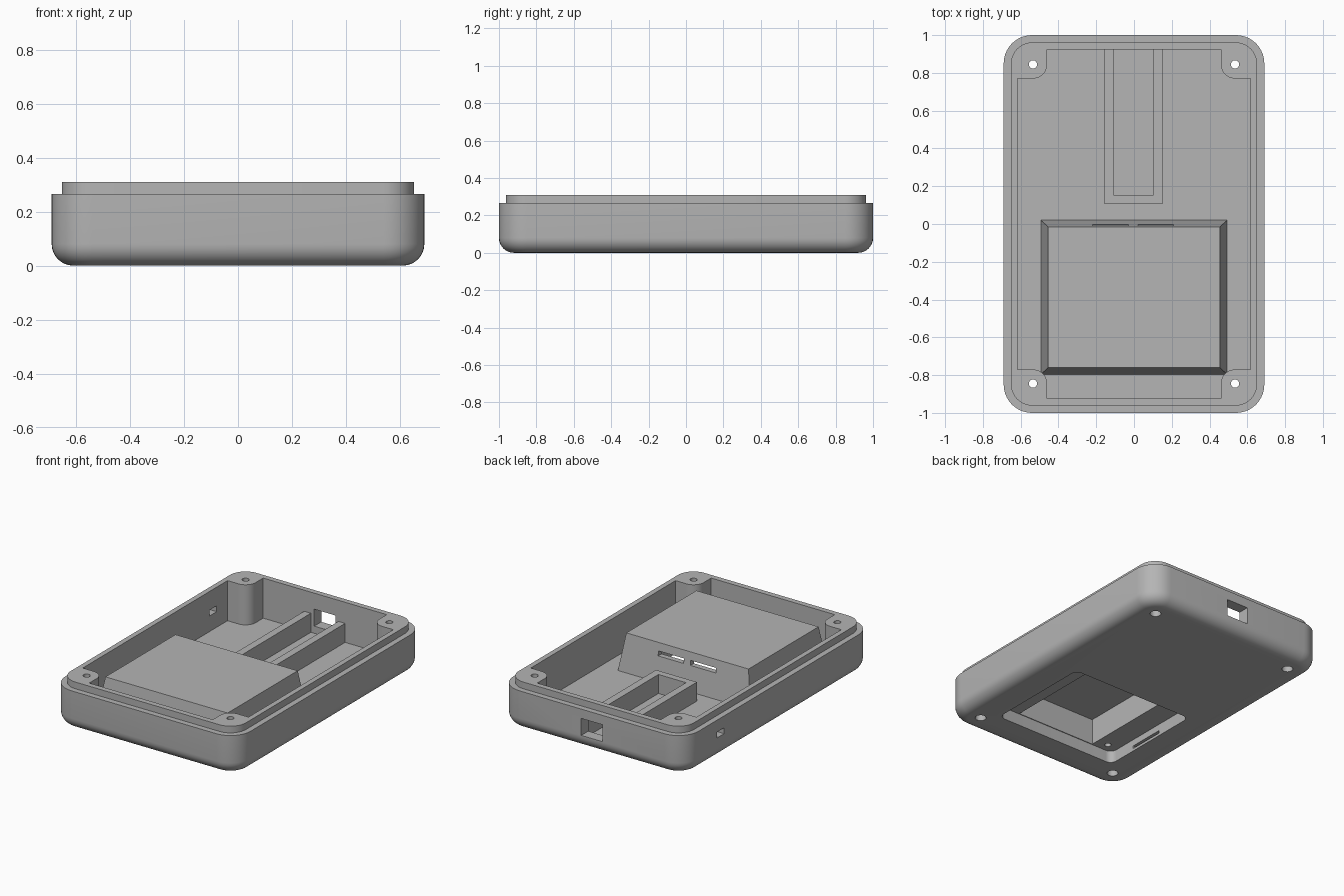
import bpy, bmesh, math
from math import sin, cos, pi

old = bpy.data.objects.get("Cube")
if old:
    bpy.data.objects.remove(old, do_unlink=True)

grey = bpy.data.materials.new("plain grey")
grey.use_nodes = True
grey.diffuse_color = (0.46, 0.46, 0.46, 1)
grey.node_tree.nodes["Principled BSDF"].inputs["Base Color"].default_value = grey.diffuse_color


def loft(name, rings):
    """Closed solid through a stack of rings with equal point counts."""
    bm = bmesh.new()
    loops = [[bm.verts.new(p) for p in ring] for ring in rings]
    n = len(loops[0])
    for a, b in zip(loops, loops[1:]):
        for i in range(n):
            j = (i + 1) % n
            bm.faces.new((a[i], a[j], b[j], b[i]))
    bm.faces.new(loops[0][::-1])
    bm.faces.new(loops[-1])
    bmesh.ops.recalc_face_normals(bm, faces=bm.faces)
    mesh = bpy.data.meshes.new(name)
    bm.to_mesh(mesh)
    bm.free()
    mesh.materials.append(grey)
    obj = bpy.data.objects.new(name, mesh)
    bpy.context.collection.objects.link(obj)
    return obj


def rounded(x, y, r, z, cy=0, seg=10):
    """Rounded rectangle ring with half sizes x and y."""
    ring = []
    for k, (sx, sy) in enumerate([(1, 1), (-1, 1), (-1, -1), (1, -1)]):
        for i in range(seg + 1):
            a = (k + i / seg) * pi / 2
            ring.append((sx * (x - r) + r * cos(a), cy + sy * (y - r) + r * sin(a), z))
    return ring


def rect(x0, x1, y0, y1, z):
    return [(x0, y0, z), (x1, y0, z), (x1, y1, z), (x0, y1, z)]


def box(name, x0, x1, y0, y1, z0, z1):
    return loft(name, [rect(x0, x1, y0, y1, z0), rect(x0, x1, y0, y1, z1)])


def cylinder(name, x, y, r, z0, z1, n=24):
    return loft(name, [[(x + r * cos(2 * pi * i / n), y + r * sin(2 * pi * i / n), z)
                        for i in range(n)] for z in (z0, z1)])


def cut(obj, cutters):
    """Subtract every cutter from the object and apply the result."""
    bpy.context.view_layer.objects.active = obj
    for c in cutters:
        c.hide_render = True
        m = obj.modifiers.new("cut", 'BOOLEAN')
        m.operation, m.solver, m.object = 'DIFFERENCE', 'EXACT', c
        bpy.ops.object.modifier_apply(modifier=m.name)


HX, HY, RIM, TOP, FLOOR, FILLET = 0.69, 1.0, 0.265, 0.31, 0.04, 0.08
HOLE_X, HOLE_Y, BOSS = 0.535, 0.845, 0.075

# Outer case: filleted base, straight wall, stepped lip
rings = []
for i in range(9):
    a = i / 8 * pi / 2
    d = FILLET * (1 - sin(a))
    rings.append(rounded(HX - d, HY - d, 0.15 - d, FILLET * (1 - cos(a))))
rings.append(rounded(HX, HY, 0.15, RIM))
for z in (RIM, TOP):
    rings.append(rounded(HX - 0.038, HY - 0.038, 0.115, z))
case = loft("case", rings)

# Cavity outline that leaves a rounded screw boss in each corner
outline = []
for sx, sy in [(1, 1), (-1, 1), (-1, -1), (1, -1)]:
    pts = [(0.617, HOLE_Y - BOSS)]
    for i in range(11):
        a = -pi / 2 - i / 10 * pi / 2
        pts.append((HOLE_X + BOSS * cos(a), HOLE_Y + BOSS * sin(a)))
    pts.append((HOLE_X - BOSS, 0.925))
    if sx * sy < 0:
        pts.reverse()
    outline += [(sx * x, sy * y) for x, y in pts]
cavity = loft("cavity_cutter", [[(x, y, z) for x, y in outline] for z in (FLOOR, 0.5)])

# Openings in the case walls
port = box("port_cutter", -0.08, 0.08, 0.85, 1.1, 0.088, 0.202)
side_hole = box("side_hole_cutter", -0.8, -0.55, 0.58, 0.655, 0.145, 0.185)

# Screw holes with wider heads underneath
screws = []
for sx in (-1, 1):
    for sy in (-1, 1):
        screws.append(cylinder("screw_cutter", sx * HOLE_X, sy * HOLE_Y, 0.022, -0.1, 0.5))
        screws.append(cylinder("head_cutter", sx * HOLE_X, sy * HOLE_Y, 0.034, -0.1, 0.07))

# Lid recess under the compartment, latch notch and deeper pocket
recess = loft("recess_cutter", [rounded(0.455, 0.372, 0.045, z, -0.388) for z in (-0.1, 0.08)])
notch = box("notch_cutter", -0.48, -0.4, -0.55, -0.3, 0.018, 0.036)
pocket = box("pocket_cutter", -0.295, 0.295, -0.755, -0.04, -0.1, 0.255)
lid_hole = cylinder("lid_hole_cutter", -0.375, -0.7, 0.02, 0.05, 0.2)
slots = [box("slot_cutter", x, x + 0.19, -0.2, 0.1, 0.205, 0.237) for x in (-0.22, 0.02)]

# Raised compartment with sloping sides
compartment = loft("battery_compartment", [rect(-0.493, 0.493, -0.797, 0.02, FLOOR),
                                           rect(-0.455, 0.455, -0.76, -0.015, 0.29)])

cut(case, [cavity, port, side_hole, recess, notch] + screws)
cut(compartment, [recess, pocket, lid_hole] + slots)

# Guide rails around the port board
box("left_rail", 0.1, 0.15, 0.105, 0.925, FLOOR, 0.168)
box("right_rail", -0.155, -0.105, 0.105, 0.925, FLOOR, 0.168)
box("rail_stop", -0.105, 0.1, 0.105, 0.15, FLOOR, 0.168)

# Remove helpers and smooth the rounded surfaces
for c in [cavity, port, side_hole, recess, notch, pocket, lid_hole] + slots + screws:
    bpy.data.objects.remove(c, do_unlink=True)
for obj in (case, compartment):
    bpy.ops.object.select_all(action='DESELECT')
    obj.select_set(True)
    bpy.context.view_layer.objects.active = obj
    bpy.ops.object.shade_smooth_by_angle(angle=math.radians(30))
